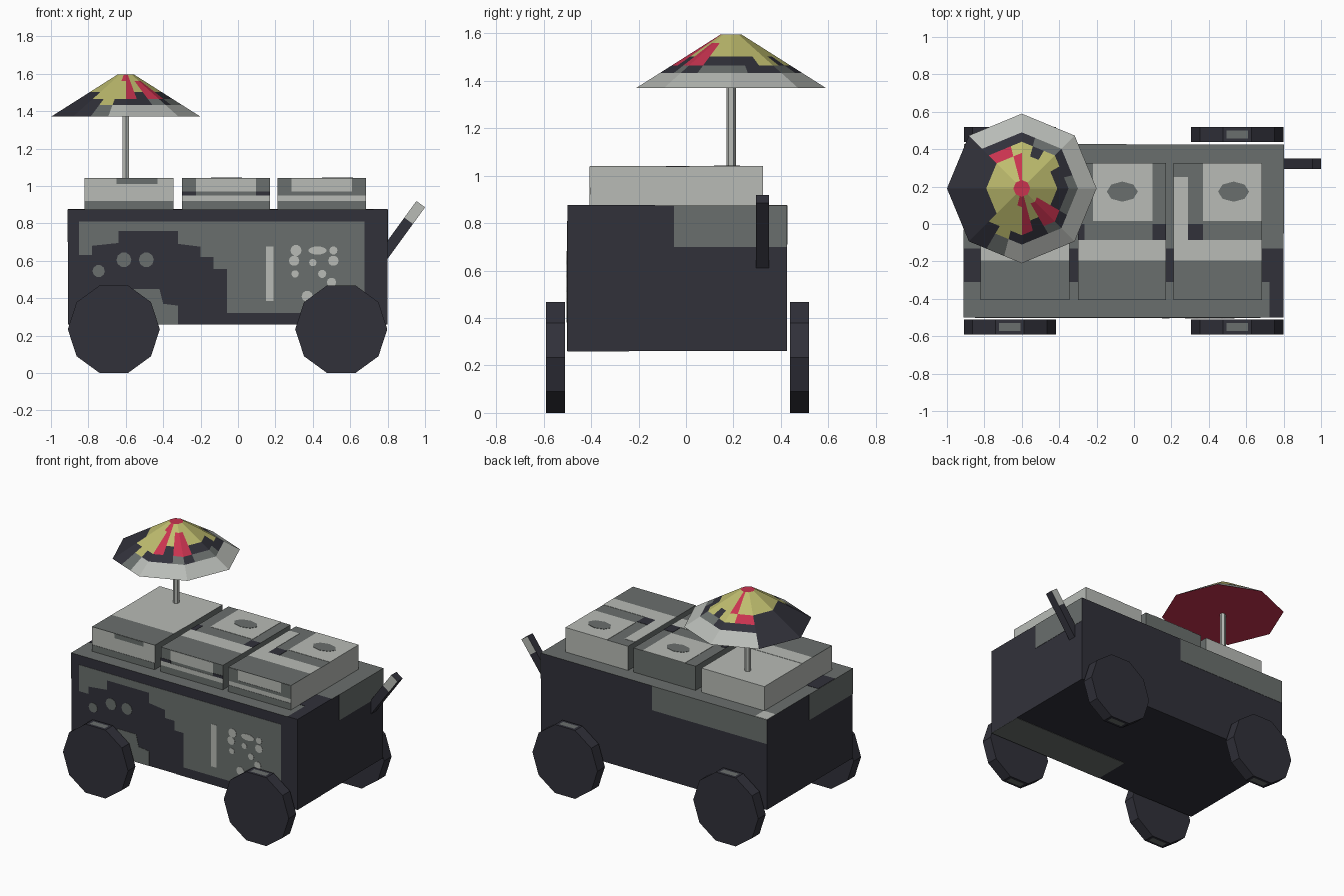
import bpy, bmesh, math
from mathutils import Matrix, Vector

if "Cube" in bpy.data.objects:
    bpy.data.objects.remove(bpy.data.objects["Cube"], do_unlink=True)


def make_material(name, rgb):
    """Flat material from display (sRGB) values."""
    linear = [((c / 255 + 0.055) / 1.055) ** 2.4 for c in rgb]
    mat = bpy.data.materials.new(name)
    mat.use_nodes = True
    mat.diffuse_color = (*linear, 1)
    mat.node_tree.nodes["Principled BSDF"].inputs["Base Color"].default_value = (*linear, 1)
    return mat


MATS = [make_material("dark_navy", (49, 49, 58)),
        make_material("mid_grey", (106, 111, 109)),
        make_material("light_grey", (184, 187, 182)),
        make_material("straw_yellow", (190, 188, 110)),
        make_material("crimson", (200, 51, 79))]
NAVY, MID, LIGHT, YELLOW, RED = range(len(MATS))


def finish(name, bm, rule):
    """Turn a bmesh into an object; rule gives the material of each face."""
    bmesh.ops.recalc_face_normals(bm, faces=bm.faces)
    for face in bm.faces:
        face.material_index = rule(face)
    mesh = bpy.data.meshes.new(name)
    bm.to_mesh(mesh)
    bm.free()
    for mat in MATS:
        mesh.materials.append(mat)
    obj = bpy.data.objects.new(name, mesh)
    bpy.context.collection.objects.link(obj)
    return obj


def box(name, low, high, rule):
    bm = bmesh.new()
    low, high = Vector(low), Vector(high)
    bmesh.ops.create_cube(bm, size=1, matrix=Matrix.Translation((low + high) / 2)
                          @ Matrix.Diagonal((*(high - low), 1)))
    return finish(name, bm, rule)


# Main dimensions
LEFT, RIGHT, FRONT, BACK, FLOOR, DECK = -0.91, 0.80, -0.50, 0.425, 0.26, 0.875
CRATE_FRONT, CRATE_BACK, CRATE_TOP = -0.405, 0.325, 1.04

# Each surface maps flat coordinates (u, v) and an outward offset d to space
SURFACES = {
    "front": lambda u, v, d: (u, FRONT - d, v),
    "back": lambda u, v, d: (u, BACK + d, v),
    "right": lambda u, v, d: (RIGHT + d, u, v),
    "left": lambda u, v, d: (LEFT - d, u, v),
    "deck": lambda u, v, d: (u, v, DECK + d),
    "floor": lambda u, v, d: (u, v, FLOOR - d),
    "crate_top": lambda u, v, d: (u, v, CRATE_TOP + d),
    "crate_front": lambda u, v, d: (u, CRATE_FRONT - d, v),
}


def plate(name, surface, points, color, level=1):
    """Thin painted plate lying on a surface."""
    put = SURFACES[surface]
    bm = bmesh.new()
    rings = [[bm.verts.new(put(u, v, d)) for u, v in points] for d in (0, 0.002 * level)]
    for ring in rings:
        bm.faces.new(ring)
    n = len(points)
    for i in range(n):
        j = (i + 1) % n
        bm.faces.new((rings[0][i], rings[0][j], rings[1][j], rings[1][i]))
    return finish(name, bm, lambda f: color)


def rect(u0, u1, v0, v1):
    return [(u0, v0), (u1, v0), (u1, v1), (u0, v1)]


def disc(u, v, ru, rv=None, sides=10):
    rv = rv or ru
    turn = [math.tau * i / sides for i in range(sides)]
    return [(u + ru * math.cos(a), v + rv * math.sin(a)) for a in turn]


# Cart body
box("cart_body", (LEFT, FRONT, FLOOR), (RIGHT, BACK, DECK),
    lambda f: MID if f.normal.z > 0.5 else NAVY)

# Front panel with stepped outline, vents and buttons
plate("front_panel", "front", [
    (-.85, .81), (.675, .81), (.675, .32), (-.06, .32), (-.06, .555), (-.13, .555),
    (-.13, .62), (-.2, .62), (-.2, .675), (-.32, .69), (-.32, .76), (-.64, .76),
    (-.64, .695), (-.78, .68), (-.78, .63), (-.85, .63)], MID)
plate("front_lower_patch", "front", [
    (-.56, .45), (-.42, .45), (-.40, .37), (-.32, .36), (-.32, FLOOR), (-.56, FLOOR)], MID)
for u, v, r in ((-.61, .605, .04), (-.49, .605, .04), (-.745, .545, .033)):
    plate("front_round_mark", "front", disc(u, v, r), MID)
plate("front_bar", "front", rect(.15, .19, .385, .675), LIGHT, 2)
for u, v, r in ((.31, .655, .03), (.51, .655, .022), (.30, .6, .028), (.4, .59, .02),
                (.51, .6, .028), (.305, .53, .02), (.45, .53, .022), (.5, .485, .025),
                (.37, .41, .03)):
    plate("front_dot", "front", disc(u, v, r), LIGHT, 2)
plate("front_wide_dot", "front", disc(.425, .655, .05, .022), LIGHT, 2)

# Side, back, deck and floor patches
plate("right_patch", "right", rect(-.05, BACK, .70, DECK), MID)
plate("left_patch", "left", rect(FRONT, -.03, .70, DECK), MID)
plate("back_patch", "back", rect(LEFT, -.04, .71, DECK), MID)
plate("deck_band", "deck", rect(LEFT, RIGHT, -.31, -.13), NAVY)
plate("deck_corner", "deck", rect(.725, RIGHT, FRONT, -.31), NAVY)
plate("deck_light_corner", "deck", rect(LEFT, -.82, .33, BACK), LIGHT)
plate("floor_patch", "floor", rect(-.12, RIGHT, FRONT, -.24), MID)

# Three crates on the deck
crates = {
    "left_crate": (-.82, -.345, lambda f: MID if f.normal.x > 0.5 else LIGHT),
    "middle_crate": (-.30, .17, lambda f: MID),
    "right_crate": (.21, .685, lambda f: MID if f.normal.x < -0.5 or f.normal.z > 0.5 else LIGHT),
}
for name, (x0, x1, rule) in crates.items():
    box(name, (x0, CRATE_FRONT, DECK), (x1, CRATE_BACK, CRATE_TOP), rule)
    plate(name + "_front_band", "crate_top", rect(x0, x1, CRATE_FRONT, -.195), MID)
    plate(name + "_light_band", "crate_top", rect(x0, x1, -.195, -.085), LIGHT)
    plate(name + "_base_strip", "crate_front", rect(x0, x1, DECK, .92), MID)

# Crate lids
plate("left_lid_mark", "crate_front", rect(-.65, -.43, 1.01, CRATE_TOP), MID)
for name, x0, x1, u in (("middle", -.22, .10, -.0625), ("right", .37, .685, .5325)):
    plate(name + "_lid", "crate_top", rect(x0, x1, .015, CRATE_BACK), LIGHT)
    plate(name + "_lid_handle", "crate_top", disc(u, .173, .083, .054, 8), MID, 2)
plate("right_lid_bar", "crate_top", rect(.21, .29, -.085, .25), LIGHT)
for x0, x1 in ((-.30, -.265), (.10, .17), (.29, .37)):
    plate("lid_dark_mark", "crate_top", rect(x0, x1, -.085, 0), NAVY)

# Crate front labels
plate("middle_label", "crate_front", rect(-.225, .095, .97, CRATE_TOP), LIGHT)
plate("middle_lower_label", "crate_front", rect(-.30, .17, .92, .95), LIGHT)
for x0, x1 in ((-.30, -.225), (.095, .17)):
    plate("middle_dark_line", "crate_front", rect(x0, x1, .95, .97), NAVY)
plate("right_label_line", "crate_front", rect(.21, .685, .95, .97), MID)
for x0, x1 in ((.21, .285), (.61, .685)):
    plate("right_label_side", "crate_front", rect(x0, x1, .97, CRATE_TOP), MID)


# Ten-sided wheels with a scuff on the upper and lower tread
def wheel(name, x, y):
    bm = bmesh.new()
    place = Matrix.Translation((x, y, 0.234)) @ Matrix.Rotation(math.pi / 2, 4, 'X')
    bmesh.ops.create_cone(bm, cap_ends=True, segments=10, radius1=0.246, radius2=0.246,
                          depth=0.08, matrix=place @ Matrix.Rotation(math.pi / 2, 4, 'Z'))
    bm.normal_update()
    treads = [f for f in bm.faces if abs(f.normal.z) > 0.99]
    bmesh.ops.inset_individual(bm, faces=treads, thickness=0.027)
    return finish(name, bm, lambda f: MID if f in treads else NAVY)


for end, x in (("left", -.664), ("right", .552)):
    wheel("front_" + end + "_wheel", x, -.551)
    wheel("back_" + end + "_wheel", x, .479)

# Slanted push handle with a pale grip
bm = bmesh.new()
bmesh.ops.create_cube(bm, size=1, matrix=Matrix.Diagonal((.057, .055, .34, 1)))
bmesh.ops.bisect_plane(bm, geom=bm.verts[:] + bm.edges[:] + bm.faces[:],
                       plane_co=(0, 0, .06), plane_no=(0, 0, 1))
bmesh.ops.transform(bm, verts=bm.verts, matrix=Matrix.Translation((.877, .322, .765))
                    @ Matrix.Rotation(math.radians(36), 4, 'Y'))
finish("push_handle", bm, lambda f: LIGHT if abs(f.normal.y) > 0.9
       and f.calc_center_median().z > 0.8 else NAVY)

# Parasol pole
PX, PY, RIM_Z, TIP_Z = -.60, .19, 1.37, 1.595
bm = bmesh.new()
bmesh.ops.create_cone(bm, cap_ends=True, segments=6, radius1=.02, radius2=.02,
                      depth=RIM_Z - DECK,
                      matrix=Matrix.Translation((PX, PY, (RIM_Z + DECK) / 2)))
finish("parasol_pole", bm, lambda f: LIGHT)

# Parasol canopy: eight flat sides, each split in three and painted by ring
RADII = (.045, .10, .19, .25, .30, .40)
PAINT = ("yyyyyyryyyyyyyyyyrryyyyy",
         "yyyyyyryyyyyyyyyyyryrryy",
         "nnyynyyrrnnnnnnyyyrnrrnn",
         "mnnmmnnnnnnnnnnnynnnmnmm",
         "lllllllllnnnnnnnmlllllll")
CODES = {"n": NAVY, "m": MID, "l": LIGHT, "y": YELLOW, "r": RED}
SECTORS = len(PAINT[0])


def canopy_point(r, k):
    side, part = divmod(k, 3)
    a, b = (Vector((math.cos(t), math.sin(t), 0)) * r
            for t in (side * math.tau / 8, (side + 1) * math.tau / 8))
    height = RIM_Z + (TIP_Z - RIM_Z) * (RADII[-1] - r) / (RADII[-1] - RADII[0])
    return a.lerp(b, part / 3) + Vector((PX, PY, height))


bm = bmesh.new()
rings = [[bm.verts.new(canopy_point(r, k)) for k in range(SECTORS)] for r in RADII]
colors = {}
for i, row in enumerate(PAINT):
    for k, code in enumerate(row):
        n = (k + 1) % SECTORS
        face = bm.faces.new((rings[i][k], rings[i + 1][k], rings[i + 1][n], rings[i][n]))
        colors[face] = CODES[code]
bm.faces.new(rings[0])
bm.faces.new(rings[-1])
finish("parasol_canopy", bm, lambda f: colors.get(f, RED))
